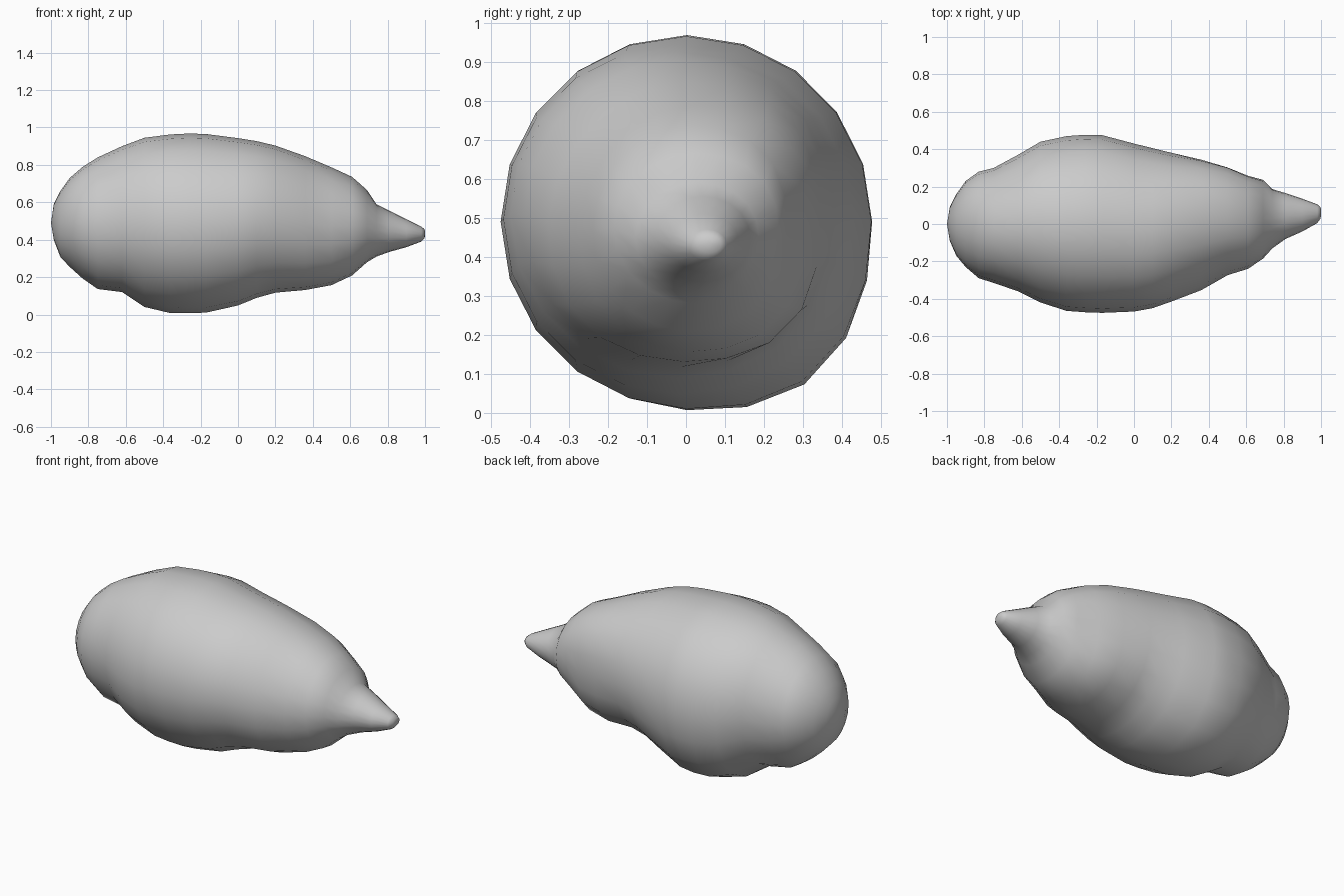
import bpy, bmesh
from math import cos, sin, pi, exp

cube = bpy.data.objects.get("Cube")
if cube:
    bpy.data.objects.remove(cube)

# One plain material
clay = bpy.data.materials.new("pale_grey")
clay.use_nodes = True
grey = (0.6, 0.6, 0.6, 1)
clay.diffuse_color = grey
clay.node_tree.nodes["Principled BSDF"].inputs["Base Color"].default_value = grey

# Cross-sections along the body: x, bottom z, top z, min y, max y
SECTIONS = [
    (-.985, .40, .59, -.09, .09), (-.95, .31, .66, -.17, .16),
    (-.90, .26, .73, -.23, .23), (-.83, .20, .79, -.29, .28),
    (-.75, .14, .84, -.315, .30), (-.62, .12, .90, -.36, .37),
    (-.50, .04, .945, -.42, .44), (-.36, .01, .963, -.465, .47),
    (-.26, .012, .968, -.472, .477),
    (-.17, .015, .965, -.475, .475), (0, .05, .943, -.468, .43),
    (.10, .09, .927, -.45, .405),
    (.20, .118, .903, -.415, .38), (.36, .135, .845, -.355, .34),
    (.50, .16, .785, -.275, .298), (.61, .21, .735, -.24, .255),
    (.69, .28, .665, -.185, .235), (.74, .31, .59, -.13, .186),
    (.81, .335, .555, -.08, .165), (.90, .36, .51, -.04, .135),
    (.98, .39, .47, .005, .105), (.998, .41, .455, .03, .09),
]
# Local swellings and hollows: amount, angle / pi, x, length
BUMPS = [
    (.08, 1.72, -.28, .25),    # lower back
    (.12, .23, .48, .20),      # hood over the beak
    (.10, 1.75, .42, .18),     # cheek below the hood
    (.04, 1.25, .40, .15),     # front cheek
    (-.04, .80, .42, .18),     # flattened upper front
    (-.035, 1.30, -.45, .15),  # throat
    (.05, 1.62, -.85, .10),    # chin
]
SIDES = 20


def bump(value, centre, width):
    return exp(-((value - centre) / width) ** 2)


def ring_point(section, k):
    x, low, high, near, far = section
    a = 2 * pi * k / SIDES
    swell = 1 + sum(amount * bump(a, turn * pi, .5) * bump(x, at, length)
                    for amount, turn, at, length in BUMPS)
    y = (near + far) / 2 + (far - near) / 2 * cos(a) * swell
    z = (low + high) / 2 + (high - low) / 2 * sin(a) * swell
    return x, y, max(z, 0)


# Body lofted through the rings, closed with a pole at each end
bm = bmesh.new()
rings = [[bm.verts.new(ring_point(s, k)) for k in range(SIDES)] for s in SECTIONS]
for r, q in zip(rings, rings[1:]):
    for k in range(SIDES):
        n = (k + 1) % SIDES
        bm.faces.new((r[k], r[n], q[n], q[k]))
for ring, pole in ((rings[0], (-1, 0, .49)), (rings[-1], (1, .06, .435))):
    tip = bm.verts.new(pole)
    for k in range(SIDES):
        bm.faces.new((ring[k], ring[(k + 1) % SIDES], tip))
bmesh.ops.recalc_face_normals(bm, faces=bm.faces)
for face in bm.faces:
    face.smooth = True

mesh = bpy.data.meshes.new("body")
bm.to_mesh(mesh)
bm.free()
mesh.materials.append(clay)
body = bpy.data.objects.new("body", mesh)
bpy.context.collection.objects.link(body)
